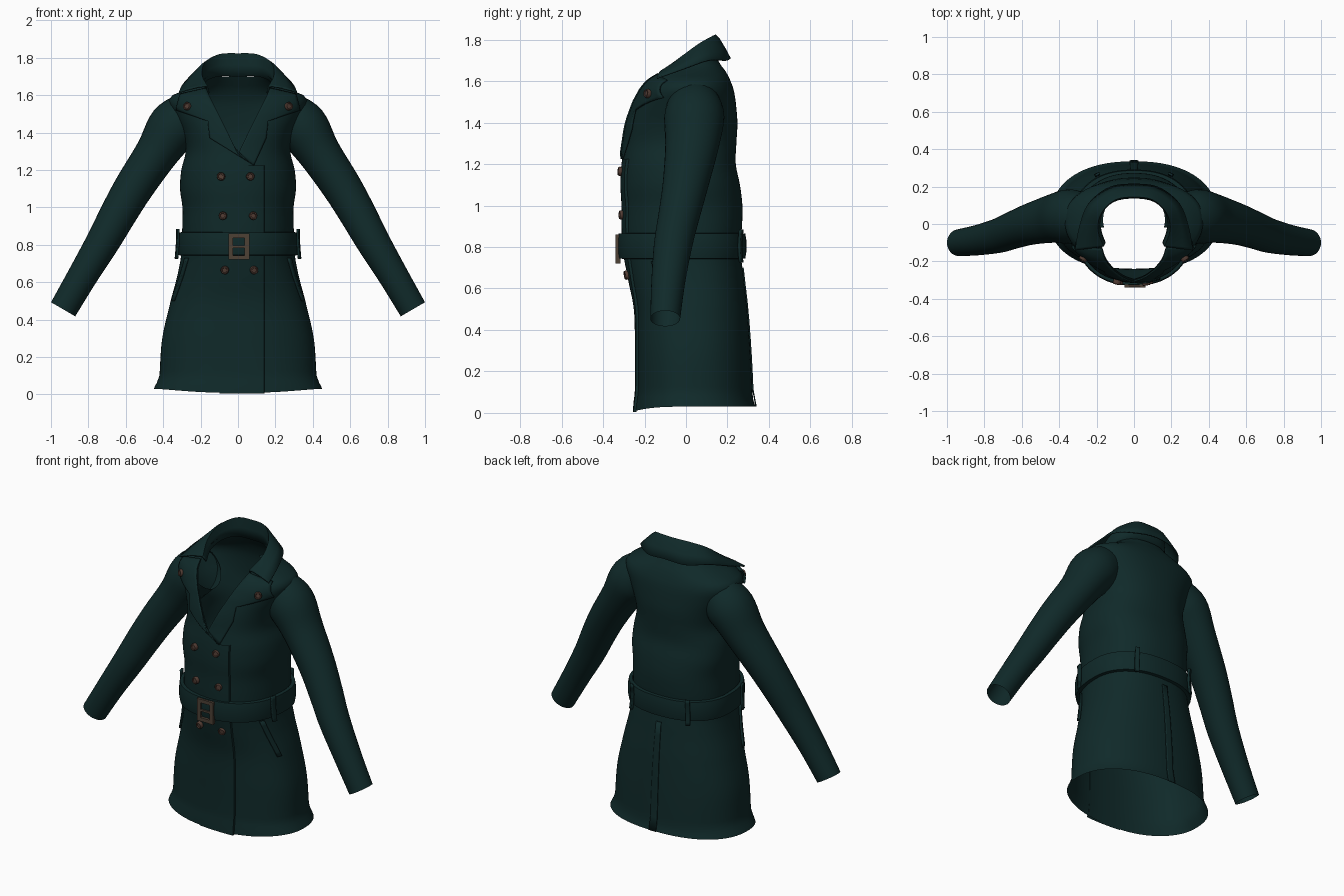
import bpy, bmesh, math
from mathutils import Vector

if "Cube" in bpy.data.objects:
    bpy.data.objects.remove(bpy.data.objects["Cube"])

def material(name, rgb):
    m = bpy.data.materials.new(name)
    m.diffuse_color = (*rgb, 1)
    m.use_nodes = True
    m.node_tree.nodes["Principled BSDF"].inputs["Base Color"].default_value = m.diffuse_color
    return m

GREEN = material("dark green wool", (0.0050, 0.0225, 0.0225))
BROWN = material("brown horn", (0.085, 0.046, 0.034))
BRASS = material("dull bronze", (0.075, 0.052, 0.036))

def finish(name, bm, mat, thick=0, offset=0):
    bmesh.ops.remove_doubles(bm, verts=bm.verts, dist=0.0005)
    bmesh.ops.recalc_face_normals(bm, faces=bm.faces)
    me = bpy.data.meshes.new(name)
    bm.to_mesh(me)
    bm.free()
    me.materials.append(mat)
    me.shade_smooth()
    me.set_sharp_from_angle(angle=math.radians(40))
    ob = bpy.data.objects.new(name, me)
    bpy.context.collection.objects.link(ob)
    if thick:
        s = ob.modifiers.new("thickness", 'SOLIDIFY')
        s.thickness, s.offset = thick, offset
    return ob

def grid(name, rows, mat=GREEN, closed=False, thick=0):
    bm = bmesh.new()
    vs = [[bm.verts.new(p) for p in r] for r in rows]
    n = len(rows[0])
    for a, b in zip(vs, vs[1:]):
        for i in range(n if closed else n - 1):
            j = (i + 1) % n
            bm.faces.new((a[i], a[j], b[j], b[i]))
    return finish(name, bm, mat, thick)

def spline(pts, t):
    """Catmull-Rom through tuples, t in 0..len-1."""
    i = min(max(int(t), 0), len(pts) - 2)
    u = t - i
    p = [pts[min(max(i + k, 0), len(pts) - 1)] for k in (-1, 0, 1, 2)]
    return [0.5 * (2 * b + (c - a) * u + (2 * a - 5 * b + 4 * c - d) * u * u
            + (3 * b - a - 3 * c + d) * u ** 3) for a, b, c, d in zip(*p)]

# Body profile: height, half width, front y, back y
PROFILE = [(0.03, .45, -.25, .335), (.06, .435, -.245, .325), (.1, .42, -.24, .32),
           (.3, .405, -.24, .31), (.5, .36, -.245, .295), (.68, .315, -.28, .275),
           (.8, .30, -.30, .262), (.9, .298, -.305, .27), (1.0, .297, -.305, .272),
           (1.1, .31, -.31, .26), (1.2, .303, -.305, .24), (1.3, .28, -.29, .243),
           (1.4, .30, -.275, .248), (1.5, .345, -.245, .24), (1.56, .37, -.215, .23),
           (1.60, .35, -.185, .215), (1.64, .25, -.14, .195), (1.70, .165, -.1, .155)]
YC, N = 0.02, 2.3

def prof(z):
    for i in range(len(PROFILE) - 1):
        a, b = PROFILE[i][0], PROFILE[i + 1][0]
        if z <= b or i == len(PROFILE) - 2:
            u = min(max((z - a) / (b - a), 0), 1)
            return spline(PROFILE, i + u)[1:]

def surf(th, z, off=0):
    w, f, b = prof(z)
    c, s = math.cos(th), math.sin(th)
    d = (b - YC if s > 0 else YC - f) + off
    sp = lambda v: math.copysign(abs(v) ** (2 / N), v)
    return Vector(((w + off) * sp(c), YC + d * sp(s), z))

def front(x, z, off=0):
    w, f, _ = prof(z)
    k = min(abs(x) / w, 0.985)
    return Vector((x, YC - (YC - f) * (1 - k ** N) ** (1 / N) - off, z))

def ruled(name, rows, off, thick, na=10, sub=8):
    """Cloth patch between two x-z outlines, laid on the front of the body."""
    out = []
    for k in range((len(rows) - 1) * sub + 1):
        i = min(k // sub, len(rows) - 2)
        u = k / sub - i
        (a, b), (c, d) = rows[i], rows[i + 1]
        p = Vector(a).lerp(Vector(c), u)
        q = Vector(b).lerp(Vector(d), u)
        out.append([front(*p.lerp(q, j / na), off) for j in range(na + 1)])
    return grid(name, out, thick=thick)

def strip(name, t0, z0, t1, z1, width, off, thick):
    """Band on the body between two angle/height positions (degrees)."""
    rows = []
    for k in range(9):
        u = k / 8
        t, z = t0 + (t1 - t0) * u, z0 + (z1 - z0) * u
        rows.append([surf(math.radians(t + width * j / 4), z, off) for j in range(5)])
    return grid(name, rows, thick=thick)

# Coat body, open at the hem and along the V neck
zs = [.03, .045, .06, .08] + [.1 + .025 * i for i in range(65)]
rows = []
for z in zs:
    v = max(0, 0.17 * (z - 1.28) / 0.35)
    a = math.asin(min(v / prof(z)[0], .97) ** (N / 2))
    ring = []
    for i in range(97):
        p = surf(-math.pi / 2 + a + (2 * math.pi - 2 * a) * i / 96, z)
        if z < .06:
            p.z -= .022 * max(0, -p.y / .25) ** 3 * (.06 - z) / .03
        ring.append(p)
    rows.append(ring)
grid("coat_body", rows)

# Overlapping front panel with its edge right of centre
rows = []
for k in range(50):
    z = .035 + (1.225 - .035) * k / 49
    r = [front(-.1 + .24 * i / 10, z, .001 + .011 * i / 10) for i in range(11)]
    r.append(front(.142, z, -.002))
    if k == 0:
        for p in r:
            p.z = .005
    rows.append(r)
grid("front_overlap", rows)

# Lapels
for s, name in ((1, "lapel_right"), (-1, "lapel_left")):
    end = (.085, 1.225)
    pts = [((.17, 1.635), (.31, 1.605)), ((.155, 1.60), (.33, 1.52)),
           ((.10, 1.49), (.16, 1.46)), ((.055, 1.40), (.15, 1.37))]
    pts = [((s * a[0], a[1]), (s * b[0], b[1])) for a, b in pts]
    pts.append(((0.0, 1.285), end))
    ruled(name, pts, .017 if s < 0 else .012, .01)

# Collar: stand, fold and fall lofted round the neck
STAND = [(.155, -.10, 1.61), (.18, -.02, 1.65), (.165, .07, 1.68), (.10, .125, 1.70), (0, .14, 1.70)]
FOLD = [(.165, -.12, 1.645), (.195, -.03, 1.71), (.175, .06, 1.775), (.10, .13, 1.815), (0, .145, 1.82)]
FALL = [(.315, -.14, 1.615), (.29, -.01, 1.66), (.24, .11, 1.70), (.13, .195, 1.70), (0, .212, 1.71)]
rows = []
for k in range(49):
    t = 8 * k / 48
    row = []
    st, fo, fa = [Vector(spline(c + [(-x, y, z) for x, y, z in c[-2::-1]], t))
                  for c in (STAND, FOLD, FALL)]
    crest = fo.lerp(fa, .18) + Vector((0, 0, .006))
    row = [st, st.lerp(fo, .5), fo, crest, fo.lerp(fa, .6) + Vector((0, 0, .006)), fa]
    rows.append(row)
grid("collar", rows, thick=.008)

# Sleeves: centre x, y, z, in-plane radius, y radius
ARM = [(.26, .04, 1.49, .13, .125), (.345, .04, 1.425, .14, .145), (.435, .03, 1.29, .115, .13),
       (.555, .0, 1.11, .105, .112), (.64, -.03, .965, .098, .102), (.72, -.06, .82, .09, .094),
       (.83, -.085, .635, .08, .082), (.935, -.10, .455, .075, .072)]
for s, name in ((1, "sleeve_right"), (-1, "sleeve_left")):
    rows = []
    for k in range(36):
        t = 7 * k / 35
        x, y, z, r, ry = spline(ARM, t)
        p, q = spline(ARM, max(t - .2, 0)), spline(ARM, min(t + .2, 7))
        d = Vector((q[0] - p[0], 0, q[2] - p[2])).normalized()
        rows.append([Vector((s * (x - d.z * r * math.cos(h)), y + ry * math.sin(h),
                             z + d.x * r * math.cos(h)))
                     for h in (2 * math.pi * i / 32 for i in range(32))])
    grid(name, rows, closed=True)

# Belt, slightly rounded in section
rows = []
for dz, off in ((-.062, .004), (-.06, .024), (-.03, .029), (.03, .029), (.06, .024), (.062, .004)):
    ring = []
    for i in range(96):
        p = surf(2 * math.pi * i / 96, .805, off)
        p.z += dz
        ring.append(p)
    rows.append(ring)
grid("belt", rows, closed=True)

# Belt loops, pocket welts and back vent
for i, t in enumerate((-20, 55, 120, 195)):
    strip("belt_loop_%d" % (i + 1), t, .725, t, .885, 5, .037, .012)
strip("pocket_welt_right", -33, .73, -22, .50, 6, .006, .012)
strip("pocket_welt_left", 207, .73, 196, .50, 6, .006, .012)
strip("back_vent", 88, .03, 88, .70, 4, .003, .006)

# Buttons: rimmed discs facing forward
BUTTONS = [(-.09, 1.165), (.065, 1.165), (-.08, .955), (.08, .955), (-.07, .665),
           (.085, .665), (-.27, 1.54), (.27, 1.54)]
for i, (x, z) in enumerate(BUTTONS):
    c = front(x, z, .022 if z > 1.5 else .01)
    n = (front(x + .02, z) - front(x - .02, z)).cross(front(x, z + .02) - front(x, z - .02))
    rot = n.normalized().to_track_quat('Z', 'Y')
    rows = []
    for r, h in ((.021, -.01), (.022, .008), (.019, .014), (.014, .014), (.012, .009), (.0001, .009)):
        rows.append([c + rot @ Vector((r * math.cos(a), r * math.sin(a), h))
                     for a in (2 * math.pi * k / 20 for k in range(20))])
    grid("button_%d" % (i + 1), rows, BROWN, closed=True)

# Buckle: rectangular frame with a prong
bm = bmesh.new()
def box(x0, x1, z0, z1, y0, y1):
    vs = bmesh.ops.create_cube(bm, size=1)["verts"]
    for v in vs:
        v.co = Vector(((x0 + x1) / 2 + v.co.x * (x1 - x0), (y0 + y1) / 2 + v.co.y * (y1 - y0),
                       (z0 + z1) / 2 + v.co.z * (z1 - z0)))
box(-.052, -.027, .72, .86, -.34, -.316)
box(.036, .061, .72, .86, -.34, -.316)
box(-.027, .036, .72, .743, -.338, -.316)
box(-.027, .036, .837, .86, -.338, -.316)
box(-.03, .04, .784, .796, -.339, -.328)
finish("buckle", bm, BRASS)
